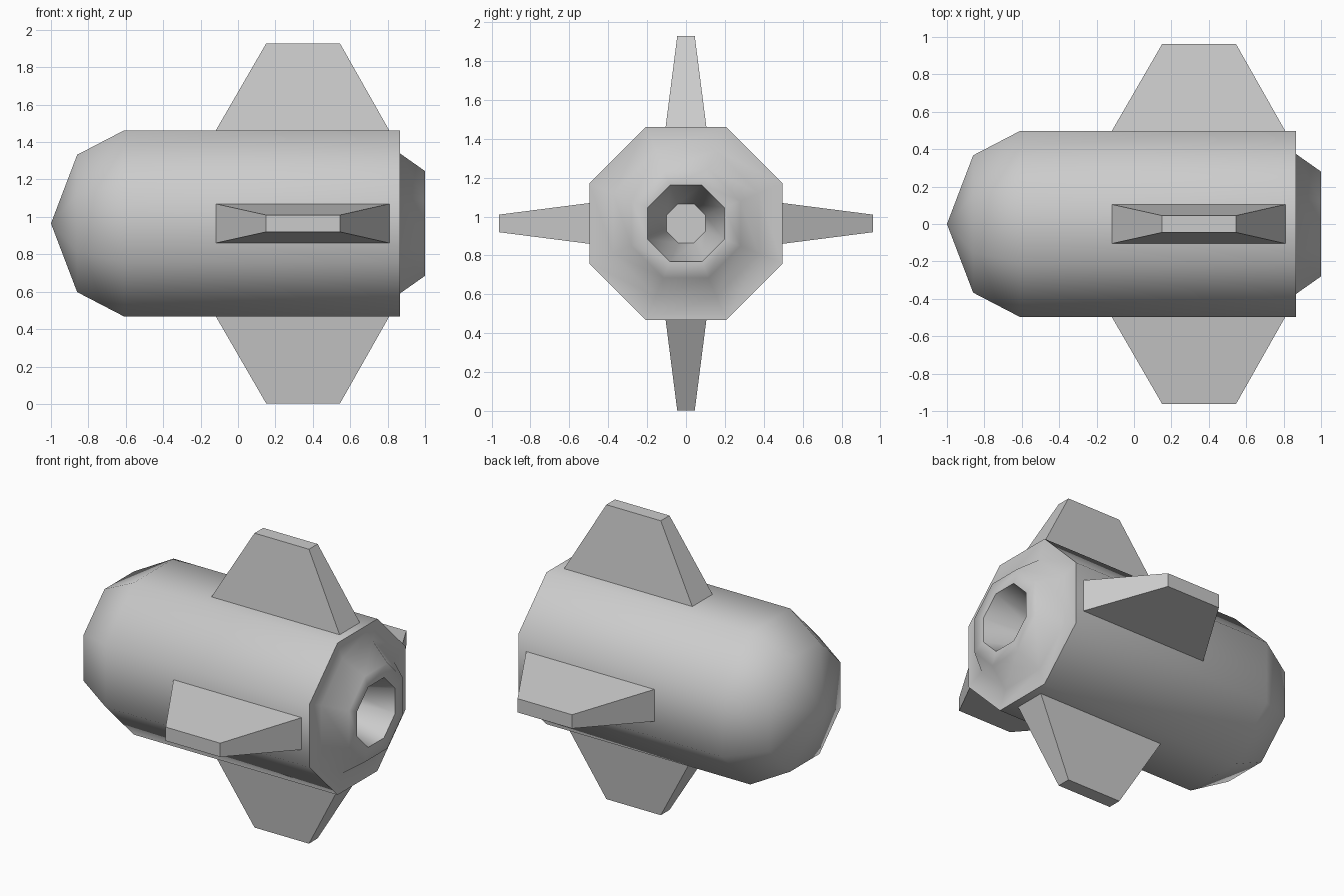
import bpy, bmesh, math
from mathutils import Matrix, Vector

if "Cube" in bpy.data.objects:
    bpy.data.objects.remove(bpy.data.objects["Cube"])

CZ = 0.965   # height of the rocket axis
grey = bpy.data.materials.new("light_grey")
grey.diffuse_color = (0.6, 0.6, 0.6, 1)
grey.use_nodes = True
grey.node_tree.nodes["Principled BSDF"].inputs["Base Color"].default_value = grey.diffuse_color


def finish(name, bm):
    bmesh.ops.recalc_face_normals(bm, faces=bm.faces)
    me = bpy.data.meshes.new(name)
    bm.to_mesh(me)
    bm.free()
    me.materials.append(grey)
    ob = bpy.data.objects.new(name, me)
    ob.location.z = CZ
    bpy.context.collection.objects.link(ob)
    return ob


# Hull: nose, barrel, nozzle and exhaust hole as one eight-sided lathe
# (x, distance from axis to flat side)
profile = [(-1, 0), (-0.86, 0.367), (-0.61, 0.497), (0.865, 0.497),
           (0.865, 0.375), (1, 0.28), (1, 0.197), (0.65, 0.1)]
bm = bmesh.new()
rings = []
for x, a in profile[1:]:
    r = a / math.cos(math.pi / 8)
    rings.append([bm.verts.new((x, r * math.cos(t), r * math.sin(t)))
                  for t in (math.pi / 8 + i * math.pi / 4 for i in range(8))])
tip = bm.verts.new((-1, 0, 0))
for i in range(8):
    j = (i + 1) % 8
    bm.faces.new((tip, rings[0][i], rings[0][j]))
    for p, q in zip(rings, rings[1:]):
        bm.faces.new((p[i], q[i], q[j], p[j]))
bm.faces.new(rings[-1])
hull = finish("hull", bm)
bpy.context.view_layer.objects.active = hull
hull.select_set(True)
bpy.ops.object.shade_smooth_by_angle(angle=math.radians(60))

# Four tapered fins around the hull
for k, side in enumerate(("top", "left", "bottom", "right")):
    bm = bmesh.new()
    bmesh.ops.create_cube(bm, size=2)
    for v in bm.verts:
        if v.co.z < 0:   # root on the hull
            v.co = Vector((0.345 + 0.465 * v.co.x, 0.105 * v.co.y, 0.495))
        else:            # narrow tip
            v.co = Vector((0.348 + 0.197 * v.co.x, 0.045 * v.co.y, 0.963))
    bm.transform(Matrix.Rotation(k * math.pi / 2, 4, 'X'))
    finish("fin_" + side, bm)
